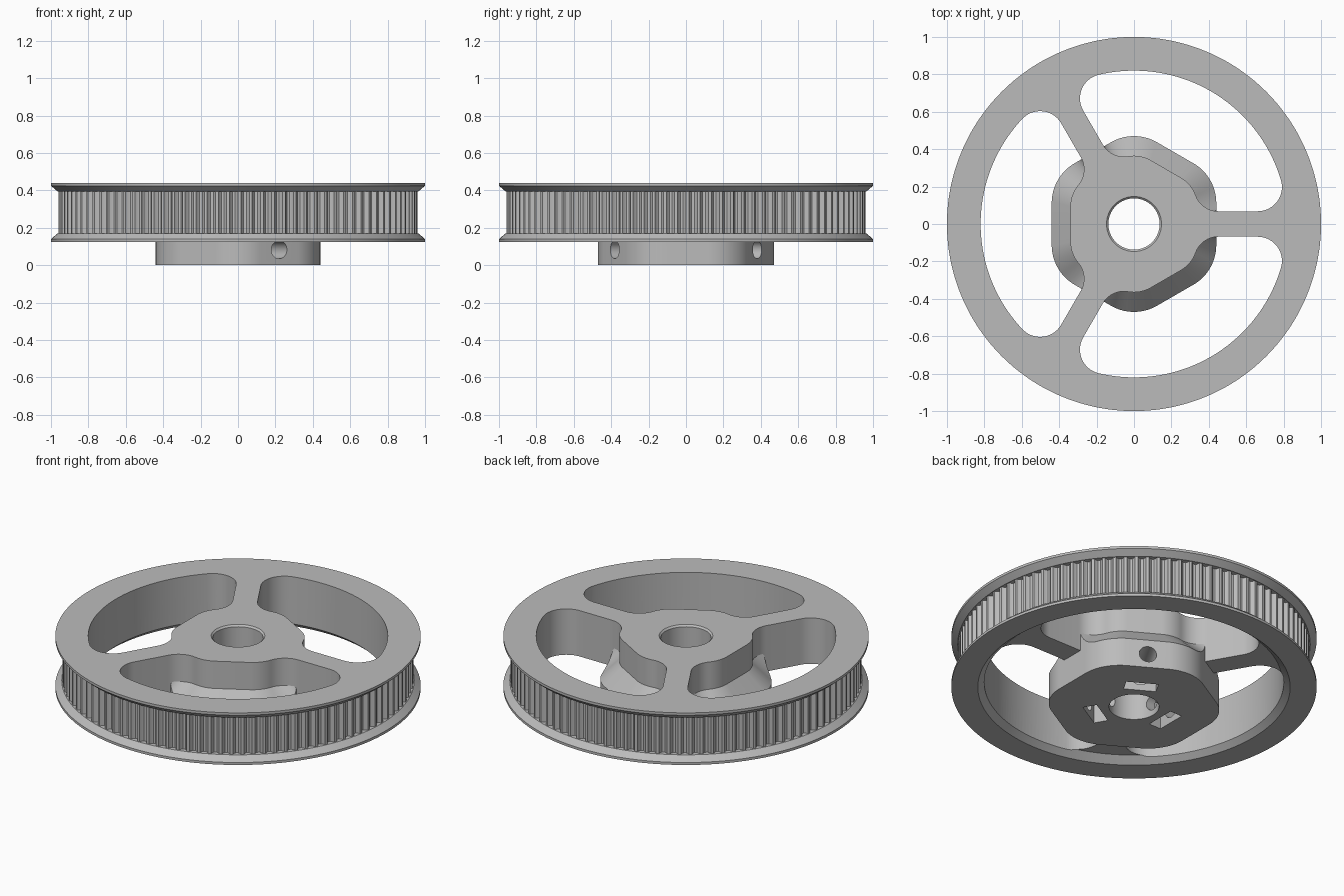
import bpy, bmesh
from math import sin, cos, atan2, hypot, radians, sqrt, pi
from mathutils import Matrix

default = bpy.data.objects.get("Cube")
if default:
    bpy.data.objects.remove(default, do_unlink=True)

grey = bpy.data.materials.new("plain grey")
grey.use_nodes = True
colour = (0.5, 0.5, 0.5, 1)
grey.diffuse_color = colour
grey.node_tree.nodes["Principled BSDF"].inputs["Base Color"].default_value = colour


def add_object(name, bm):
    bmesh.ops.recalc_face_normals(bm, faces=bm.faces)
    mesh = bpy.data.meshes.new(name)
    bm.to_mesh(mesh)
    bm.free()
    mesh.materials.append(grey)
    obj = bpy.data.objects.new(name, mesh)
    bpy.context.collection.objects.link(obj)
    return obj


def stack(name, rings):
    """Closed solid skinned through rings of equal point count."""
    bm = bmesh.new()
    loops = [[bm.verts.new(p) for p in ring] for ring in rings]
    n = len(loops[0])
    for low, high in zip(loops, loops[1:]):
        for i in range(n):
            j = (i + 1) % n
            bm.faces.new((low[i], low[j], high[j], high[i]))
    bm.faces.new(loops[0][::-1])
    bm.faces.new(loops[-1])
    return add_object(name, bm)


def circle(r, z, n):
    return [(r * cos(2 * pi * i / n), r * sin(2 * pi * i / n), z) for i in range(n)]


def arc(cx, cy, r, start, end, steps):
    angles = [start + (end - start) * i / steps for i in range(steps + 1)]
    return [(cx + r * cos(a), cy + r * sin(a)) for a in angles]


def turn(points, angle):
    c, s = cos(angle), sin(angle)
    return [(x * c - y * s, x * s + y * c) for x, y in points]


def mirror(points):
    """Reflect across the 60 degree line, the middle of a window."""
    c, s = cos(2 * pi / 3), sin(2 * pi / 3)
    return [(x * c + y * s, x * s - y * c) for x, y in reversed(points)]


def cut(obj, cutters):
    bpy.context.view_layer.objects.active = obj
    for cutter in cutters:
        mod = obj.modifiers.new("cut", "BOOLEAN")
        mod.operation = "DIFFERENCE"
        mod.solver = "EXACT"
        mod.object = cutter
        bpy.ops.object.modifier_apply(modifier=mod.name)


# Main dimensions
THIRDS = [2 * pi * k / 3 for k in range(3)]
TOP, WEB_Z, SLOPE_Z = 0.44, 0.163, 0.275
SPOKE, FILLET, RIM_IN = 0.068, 0.13, 0.82
HUB_FLAT, HUB_ROUND = 0.34, 0.178
BASE_FLAT, BASE_ROUND = 0.44, 0.246

# Window outline: hub corner, hub fillet, rim fillet, rim arc, then mirrored
corner = (HUB_FLAT - HUB_ROUND) / cos(pi / 6)
hx, hy = corner * cos(pi / 6), corner * sin(pi / 6)
fy = SPOKE + FILLET
fx = hx + sqrt((HUB_ROUND + FILLET) ** 2 - (fy - hy) ** 2)
gx = sqrt((RIM_IN - FILLET) ** 2 - fy ** 2)
meet, rim_meet = atan2(fy - hy, fx - hx), atan2(fy, gx)
hub_edge = arc(hx, hy, HUB_ROUND, pi / 3, meet, 12)
hub_edge += arc(fx, fy, FILLET, pi + meet, 1.5 * pi, 14)[1:]
rim_edge = arc(gx, fy, FILLET, 1.5 * pi, 2 * pi + rim_meet, 18)
rim_edge += arc(0, 0, RIM_IN, rim_meet, pi / 3, 24)[1:]
half = hub_edge + rim_edge
window = half + mirror(half)[1:]

window_cutters = []
for angle in THIRDS:
    flat = turn(window, angle)
    window_cutters.append(stack("window_cutter", [[(x, y, z) for x, y in flat] for z in (-0.2, 0.7)]))

# Bore with a small chamfer at the top
bore = stack("bore_cutter", [circle(r, z, 96) for r, z in
                             ((0.137, -0.2), (0.137, TOP - 0.01), (0.147, TOP), (0.147, 0.7))])

# Toothed wheel with two tapered flanges
TEETH = 100
groove = [0, 0, 0, 0.65, 0.95, 1, 0.95, 0.65]
N = TEETH * len(groove)


def tooth_ring(z):
    ring = []
    for i in range(N):
        r, a = 0.96 - 0.023 * groove[i % len(groove)], 2 * pi * i / N
        ring.append((r * cos(a), r * sin(a), z))
    return ring


lower = [(0.811, WEB_Z), (0.855, 0.125), (1, 0.125), (1, 0.14), (0.965, 0.17)]
upper = [(0.965, 0.395), (1, 0.425), (1, TOP)]
wheel = stack("toothed_wheel",
              [circle(r, z, N) for r, z in lower]
              + [tooth_ring(0.17), tooth_ring(0.395)]
              + [circle(r, z, N) for r, z in upper])
cut(wheel, window_cutters + [bore])


# Hub base: rounded hexagon that slopes in to the hub outline
def base_radius(a):
    phi = abs((a % (pi / 3)) - pi / 6)
    c = (BASE_FLAT - BASE_ROUND) / cos(pi / 6)
    limit = atan2(BASE_ROUND * 0.5, c + BASE_ROUND * cos(pi / 6))
    if phi < limit:
        return c * cos(phi) + sqrt(BASE_ROUND ** 2 - (c * sin(phi)) ** 2)
    return BASE_FLAT / cos(pi / 6 - phi)


outline = []
for angle in THIRDS:
    for x, y in turn(hub_edge + mirror(hub_edge), angle):
        a, r = atan2(y, x) % (2 * pi), hypot(x, y)
        if r < base_radius(a) - 0.001:
            outline.append((a, r))
outline.sort()
bottom, edge, top = [], [], []
for a, r in outline:
    big = base_radius(a)
    bottom.append((big * cos(a), big * sin(a), 0))
    edge.append((big * cos(a), big * sin(a), SLOPE_Z - (big - r)))
    top.append((r * cos(a), r * sin(a), SLOPE_Z))
hub = stack("hub_base", [bottom, edge, top])

# Set screw holes and nut slots on three sides of the hub base
hub_cutters = [bore]
for angle in THIRDS:
    spin = Matrix.Rotation(angle + pi / 3, 4, "Z")
    bm = bmesh.new()
    bmesh.ops.create_cone(bm, cap_ends=True, segments=32, radius1=0.048, radius2=0.048, depth=0.5,
                          matrix=spin @ Matrix.Translation((0.33, 0, 0.083)) @ Matrix.Rotation(pi / 2, 4, "Y"))
    hub_cutters.append(add_object("screw_hole_cutter", bm))
    bm = bmesh.new()
    bmesh.ops.create_cube(bm, size=1, matrix=spin @ Matrix.Translation((0.225, 0, 0.055))
                          @ Matrix.Diagonal((0.08, 0.18, 0.2, 1)))
    hub_cutters.append(add_object("nut_slot_cutter", bm))
cut(hub, hub_cutters)

# Remove the cutters and shade the parts
for cutter in window_cutters + hub_cutters:
    bpy.data.objects.remove(cutter, do_unlink=True)
for part in (wheel, hub):
    bpy.ops.object.select_all(action="DESELECT")
    part.select_set(True)
    bpy.context.view_layer.objects.active = part
    bpy.ops.object.shade_smooth_by_angle(angle=radians(30))
